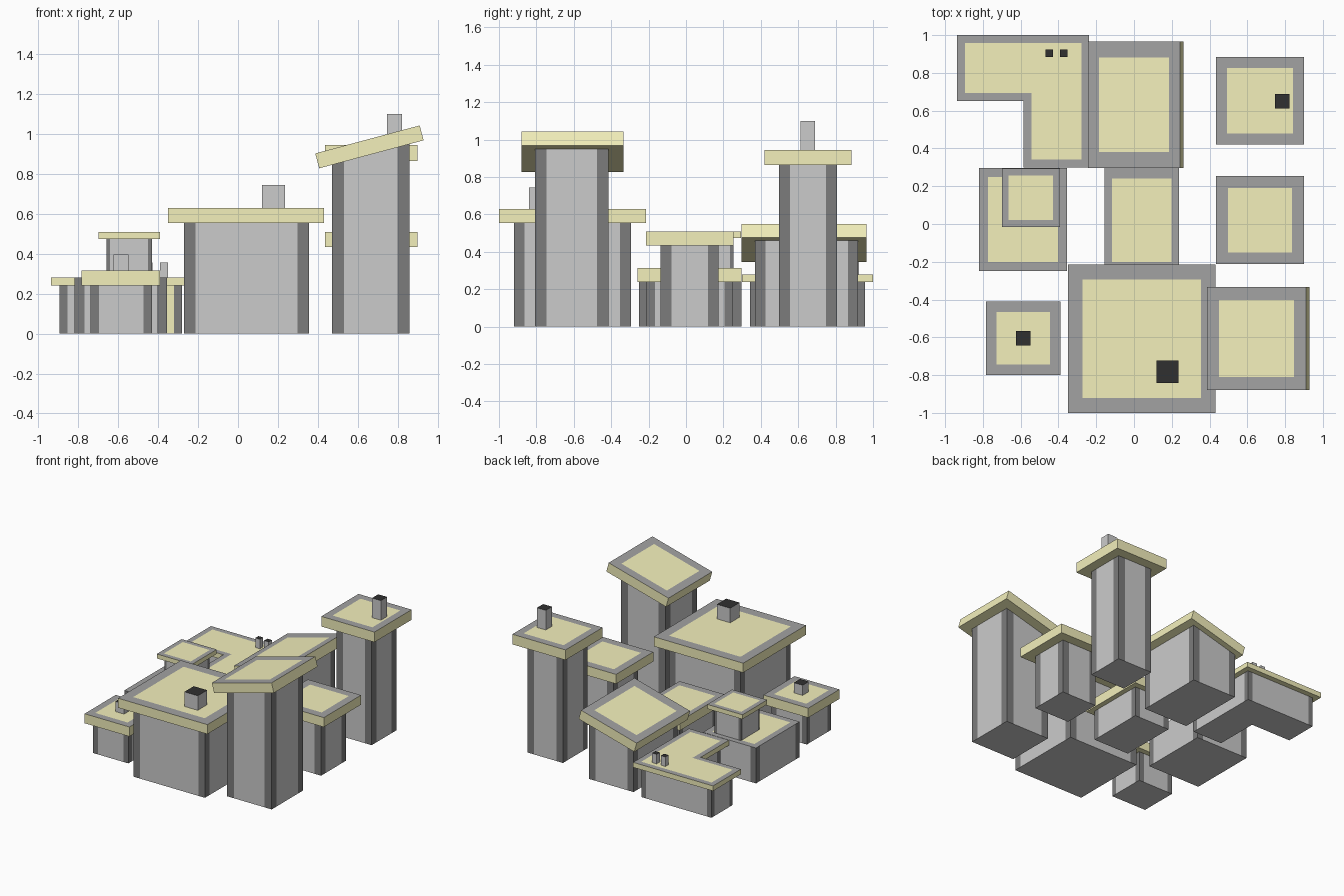
import bpy, bmesh, math
from mathutils import Matrix, Vector

if "Cube" in bpy.data.objects:
    bpy.data.objects.remove(bpy.data.objects["Cube"])


def material(name, r, g, b):
    m = bpy.data.materials.new(name)
    m.diffuse_color = (r, g, b, 1)
    m.use_nodes = True
    m.node_tree.nodes["Principled BSDF"].inputs["Base Color"].default_value = m.diffuse_color
    return m


MATS = [material("wall_grey", .62, .62, .62), material("corner_dark", .2, .2, .2),
        material("roof_yellow", .9, .87, .5), material("border_grey", .36, .36, .36),
        material("flue_black", .03, .03, .03)]
WALL, DARK, YELLOW, BORDER, BLACK = range(5)
TILT = math.radians(15)


def finish(name, bm):
    bm.normal_update()
    me = bpy.data.meshes.new(name)
    bm.to_mesh(me)
    bm.free()
    for m in MATS:
        me.materials.append(m)
    ob = bpy.data.objects.new(name, me)
    bpy.context.collection.objects.link(ob)


def rect(x0, x1, y0, y1):
    return [(x0, y0), (x1, y0), (x1, y1), (x0, y1)]


def prism(poly, z0, top, side_mat, top_mat=WALL, bottom_mat=WALL):
    """Upright prism from a counter-clockwise outline; top(x) gives its height."""
    bm = bmesh.new()
    lo = [bm.verts.new((x, y, z0)) for x, y in poly]
    hi = [bm.verts.new((x, y, top(x))) for x, y in poly]
    n = len(poly)
    for i in range(n):
        j = (i + 1) % n
        bm.faces.new((lo[i], lo[j], hi[j], hi[i])).material_index = side_mat(i)
    bm.faces.new(lo[::-1]).material_index = bottom_mat
    cap = bm.faces.new(hi)
    cap.material_index = top_mat
    bm.normal_update()
    return bm, cap


def framed(bm, cap, border):
    """Inset a yellow field inside a grey roof border."""
    rim = bmesh.ops.inset_region(bm, faces=[cap], thickness=border, use_even_offset=True)
    for f in rim["faces"]:
        f.material_index = BORDER
    cap.material_index = YELLOW


def body(name, poly, z0, top, c, border=None, special=None):
    """Walls with dark strips wrapping every corner."""
    pts = [Vector(p) for p in poly]
    outline = []
    for i, p in enumerate(pts):
        a = (pts[i - 1] - p).normalized()
        b = (pts[(i + 1) % len(pts)] - p).normalized()
        outline += [tuple(p + a * c), tuple(p), tuple(p + b * c)]
    f = top if callable(top) else (lambda x: top)
    side = lambda i: (YELLOW if i // 3 == special else WALL) if i % 3 == 2 else DARK
    bm, cap = prism(outline, z0, f, side)
    if border:
        # plain four-sided cap so the border insets cleanly
        framed(bm, cap, border)
    finish(name, bm)


def roof(name, poly, z0, z1, border, k=1.0):
    """Flat slab; k narrows the border in x."""
    bm, cap = prism([(x / k, y) for x, y in poly], z0, lambda x: z1,
                    lambda i: YELLOW, YELLOW, YELLOW)
    framed(bm, cap, border)
    bmesh.ops.scale(bm, vec=(k, 1, 1), verts=bm.verts)
    finish(name, bm)


def tilted_roof(name, x0, x1, y0, y1, zc, t, border, k):
    """Slab rising to the right; x0..x1 is the top face seen from above."""
    h = (x1 - x0) / 2 / math.cos(TILT)
    bm, cap = prism(rect(-h / k, h / k, y0, y1), -t, lambda x: 0,
                    lambda i: YELLOW, YELLOW, YELLOW)
    framed(bm, cap, border)
    bmesh.ops.scale(bm, vec=(k, 1, 1), verts=bm.verts)
    bmesh.ops.transform(bm, verts=bm.verts, matrix=Matrix.Translation(((x0 + x1) / 2, 0, zc))
                        @ Matrix.Rotation(-TILT, 4, 'Y'))
    finish(name, bm)


def chimney(name, x, y, s, z0, z1):
    bm, cap = prism(rect(x - s / 2, x + s / 2, y - s / 2, y + s / 2), z0,
                    lambda x: z1, lambda i: WALL, BLACK)
    finish(name, bm)


def slope(x1, z1):
    return lambda x: z1 + (x - x1) * math.tan(TILT)


# Flat-roofed blocks: name, wall rect, corner strip, roof rect, roof z, border, x factor
BLOCKS = [
    ("back_tower", (.513, .822, .497, .806), .058, (.435, .9, .42, .885), (.865, .945), .058, 1),
    ("right_block", (.513, .822, -.135, .175), .058, (.435, .9, -.213, .253), (.435, .51), .063, 1),
    ("large_block", (-.27, .355, -.92, -.295), .057, (-.35, .432, -1, -.215), (.555, .63), .078, 1),
    ("centre_block", (-.117, .197, -.21, .25), .045, (-.155, .237, -.258, .298), (.24, .315), .058, .67),
    ("small_block", (-.74, -.43, -.757, -.453), .043, (-.783, -.39, -.8, -.41), (.24, .315), .055, 1),
]
for name, w, c, r, (z0, z1), b, k in BLOCKS:
    body(name + "_walls", rect(*w), 0, z0, c)
    roof(name + "_roof", rect(*r), z0, z1, b, k)

# L-shaped block
body("l_block_walls", [(-.54, .342), (-.28, .342), (-.28, .957), (-.893, .957),
                       (-.893, .693), (-.54, .693)], 0, .24, .04, special=0)
roof("l_block_roof", [(-.585, .3), (-.237, .3), (-.237, 1), (-.937, 1),
                      (-.937, .652), (-.585, .652)], .24, .28, .042)

# Terrace block without overhang, and the hut on top of it
body("terrace_walls", rect(-.82, -.355, -.25, .296), 0, .28, .05, border=.048)
body("hut_walls", rect(-.66, -.43, .022, .255), .28, .475, .02)
roof("hut_roof", rect(-.7, -.392, -.015, .294), .475, .51, .036)

# Towers with sloping roofs
body("front_tower_walls", rect(.47, .86, -.807, -.415), 0, slope(.93, .97), .062)
tilted_roof("front_tower_roof", .387, .91, -.88, -.333, .9725, .077, .07, .93)
body("back_block_walls", rect(-.185, .205, .37, .92), 0, slope(.263, .475), .055)
tilted_roof("back_block_roof", -.243, .243, .297, .965, .485, .077, .083, .73)

# Chimneys
chimney("tower_chimney", .784, .65, .077, .945, 1.1)
chimney("large_chimney", .178, -.782, .117, .63, .745)
chimney("small_chimney", -.586, -.604, .077, .315, .395)
for i, x in enumerate((-.448, -.371)):
    chimney(f"l_block_chimney_{i + 1}", x, .905, .04, .28, .355)
